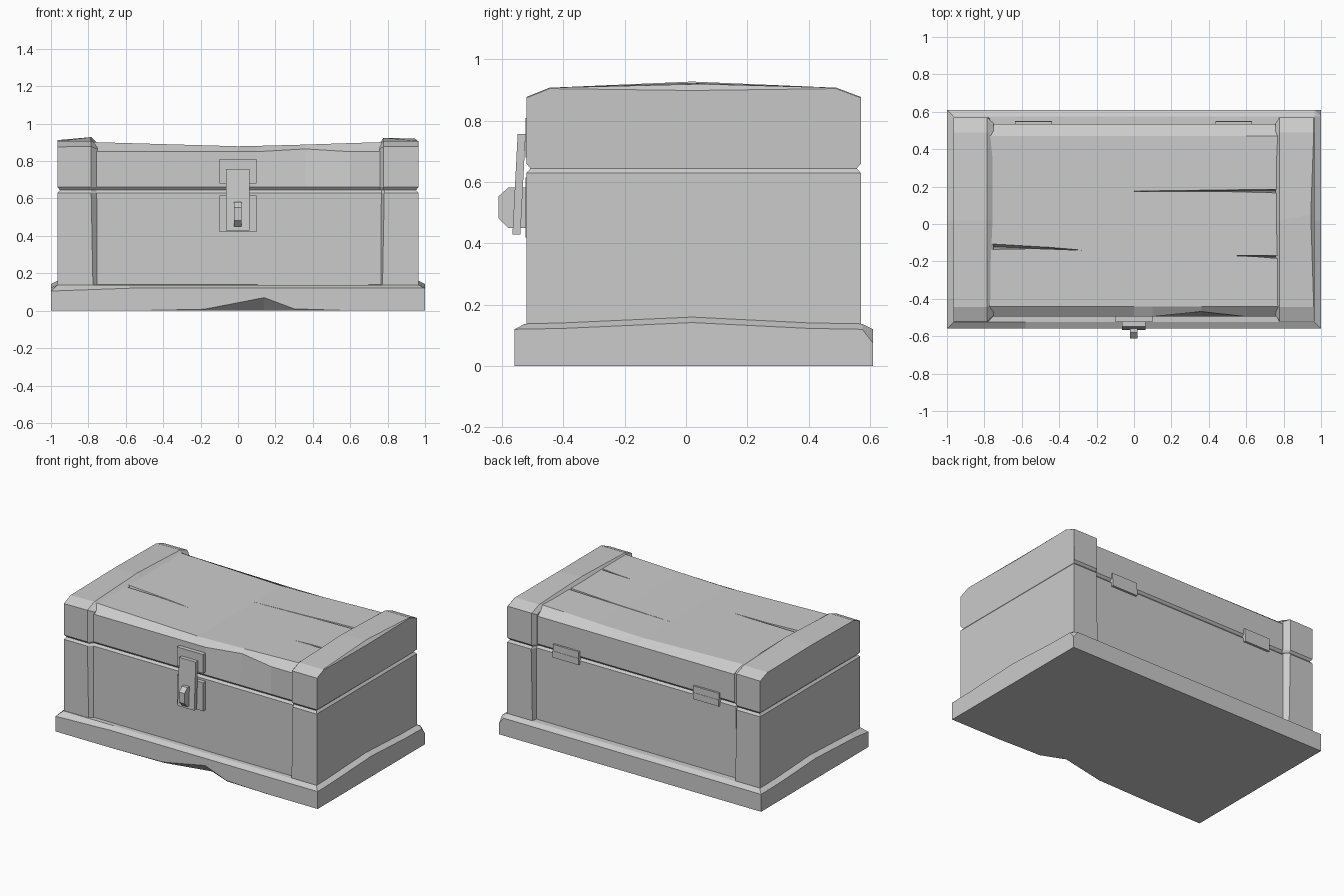
import bpy, bmesh

if "Cube" in bpy.data.objects:
    bpy.data.objects.remove(bpy.data.objects["Cube"])

YF, YB = -0.52, 0.57          # front and back of the end bands
CF, CB = -0.495, 0.535        # front and back of the panels between them


def loft(name, rings):
    """Skin equal-length closed rings and cap both ends."""
    bm = bmesh.new()
    vr = [[bm.verts.new(p) for p in r] for r in rings]
    n = len(rings[0])
    for a, b in zip(vr, vr[1:]):
        for i in range(n):
            j = (i + 1) % n
            bm.faces.new((a[i], a[j], b[j], b[i]))
    bm.faces.new(vr[0])
    bm.faces.new(vr[-1])
    bmesh.ops.remove_doubles(bm, verts=bm.verts, dist=0.0002)
    bmesh.ops.recalc_face_normals(bm, faces=bm.faces)
    me = bpy.data.meshes.new(name)
    bm.to_mesh(me)
    bm.free()
    ob = bpy.data.objects.new(name, me)
    bpy.context.collection.objects.link(ob)
    return ob


def box(name, x0, x1, y0, y1, z0, z1, lean=0.0):
    def ring(z, d):
        return [(x0, y0 + d, z), (x1, y0 + d, z), (x1, y1 + d, z), (x0, y1 + d, z)]
    return loft(name, [ring(z0, 0), ring(z1, lean)])


# Base moulding: chipped front edge, raised side middles, one broken back corner
def base_ring(z, inset, rise=0.0, notch=None, corner=0.0, drop=0.0):
    x, f, b = 1 - inset, -0.56 + inset, 0.61 - inset
    front = [(-0.58, 0), (-0.18, 0.008), (0.14, 0.07), (0.3, 0.01), (0.62, 0)]
    pts = [(-x, f, z - drop)]
    for px, h in front:
        if notch == "foot":
            pts.append((px, f + h * 1.1, z))
        elif notch == "lip":
            pts.append((px, f, z + h))
        else:
            pts.append((px, f, z))
    side = [(-0.4, 0.003), (0.02, rise), (0.4, 0.003)]
    pts += [(x, f, z)] + [(x, y, z + (h if rise else 0)) for y, h in side]
    pts += [(x, b - corner, z), (x - corner, b, z), (-x, b, z)]
    pts += [(-x, y, z + (h if rise else 0)) for y, h in reversed(side)]
    return pts


loft("base", [base_ring(0, 0, notch="foot"), base_ring(0, 0, notch="lip"),
              base_ring(0.075, 0),
              base_ring(0.12, 0, rise=0.022, corner=0.035, drop=0.015),
              base_ring(0.138, 0.035, rise=0.022)])


# Chest body panel, bevelled at the seam
def panel_ring(z, d):
    return [(-0.8, CF + d, z), (0.8, CF + d, z), (0.8, CB - d, z), (-0.8, CB - d, z)]


loft("body", [panel_ring(0.1, 0), panel_ring(0.63, 0), panel_ring(0.645, 0.013)])


# Body end bands with slanted inner edges
def band_ring(s, z, d, edge, inner):
    return [(s * (0.965 - d), YF + d, z), (s * edge, YF + d, z),
            (s * inner, CF + d + 0.005, z), (s * inner, CB - d - 0.005, z),
            (s * edge, YB - d, z), (s * (0.965 - d), YB - d, z)]


for s, side, edge, inner in ((-1, "left", 0.785, 0.75), (1, "right", 0.782, 0.764)):
    loft("body_band_" + side, [band_ring(s, 0.1, 0, edge - 0.01, inner),
                               band_ring(s, 0.63, 0, edge, inner),
                               band_ring(s, 0.645, 0.013, edge, inner)])


# Lid panel: sagging top, dented front edge
def lid_ring(x, top, f=CF, fz=0.85):
    return [(x, CF + 0.013, 0.645), (x, CF, 0.66), (x, f, fz), (x, -0.44, top),
            (x, 0.47, top), (x, CB, 0.85), (x, CB, 0.66), (x, CB - 0.013, 0.645)]


lid = loft("lid", [lid_ring(-0.8, 0.902), lid_ring(0, 0.879),
                   lid_ring(0.1, 0.881), lid_ring(0.36, 0.888, -0.468, 0.865),
                   lid_ring(0.6, 0.896), lid_ring(0.8, 0.902)])

# Tapered cracks cut into the lid top
for tx, ty, ex, ya, yb in ((0.0, 0.175, 0.77, 0.165, 0.187),
                           (-0.28, -0.14, -0.77, -0.138, -0.104),
                           (0.55, -0.17, 0.77, -0.185, -0.168)):
    m, h = (ya + yb) / 2, (yb - ya) * 0.75
    cut = loft("crack_cutter", [
        [(tx, ty - 0.002, 0.93), (tx, ty, 0.872), (tx, ty + 0.002, 0.93)],
        [(ex, m - h, 0.93), (ex, m, 0.86), (ex, m + h, 0.93)]])
    cut.hide_render = True
    mod = lid.modifiers.new("crack", "BOOLEAN")
    mod.operation, mod.solver, mod.object = "DIFFERENCE", "EXACT", cut
    bpy.context.view_layer.objects.active = lid
    bpy.ops.object.modifier_apply(modifier=mod.name)
    bpy.data.objects.remove(cut)


# Lid end bands: crowned top, chamfered shoulders, slanted inner edge
def cap_ring(x, seam_x, top, mid, d=0.0):
    f, b = YF + d, YB - d
    prof = [(f + 0.013, 0.645), (f, 0.66), (f, top - 0.03), (f + 0.075, top),
            (0.02, mid), (b - 0.08, top), (b, top - 0.03), (b, 0.66), (b - 0.013, 0.645)]
    return [(seam_x if z < 0.65 else x, y, z) for y, z in prof]


def cap(side, s, sections):
    loft("lid_band_" + side, [cap_ring(s * x, s * q, *r) for x, q, *r in sections])


right = [(0.965, 0.952, 0.905, 0.899), (0.961, 0.951, 0.908, 0.915),
         (0.778, 0.778, 0.908, 0.924), (0.757, 0.757, 0.893, 0.895, 0.03)]
left = [(0.965, 0.952, 0.906, 0.912), (0.785, 0.785, 0.908, 0.928),
        (0.75, 0.75, 0.893, 0.895, 0.03)]
for x, q, *r in right[1:2]:
    ring_r = cap_ring(x, q, *r)
ring_r[4] = (0.945, 0.05, 0.92)      # worn outer edge
loft("lid_band_right", [cap_ring(*right[0]), ring_r,
                        cap_ring(*right[2]), cap_ring(*right[3])])
cap("left", -1, left)

# Hinges at the back, two leaves each
for side, x0 in (("left", -0.635), ("right", 0.435)):
    box("hinge_lower_" + side, x0, x0 + 0.197, 0.51, 0.55, 0.605, 0.65)
    box("hinge_upper_" + side, x0, x0 + 0.197, 0.51, 0.548, 0.65, 0.695)

# Latch: two plates, leaning hasp, staple
box("latch_plate_upper", -0.1, 0.1, -0.523, -0.47, 0.68, 0.81)
box("latch_plate_lower", -0.1, 0.1, -0.523, -0.47, 0.42, 0.615)
box("hasp", -0.065, 0.062, -0.566, -0.54, 0.43, 0.757, lean=0.017)
staple = [(-0.52, 0.582), (-0.58, 0.582), (-0.612, 0.553),
          (-0.612, 0.483), (-0.58, 0.45), (-0.52, 0.45)]
loft("staple", [[(x, y, z) for y, z in staple] for x in (-0.022, 0.02)])
